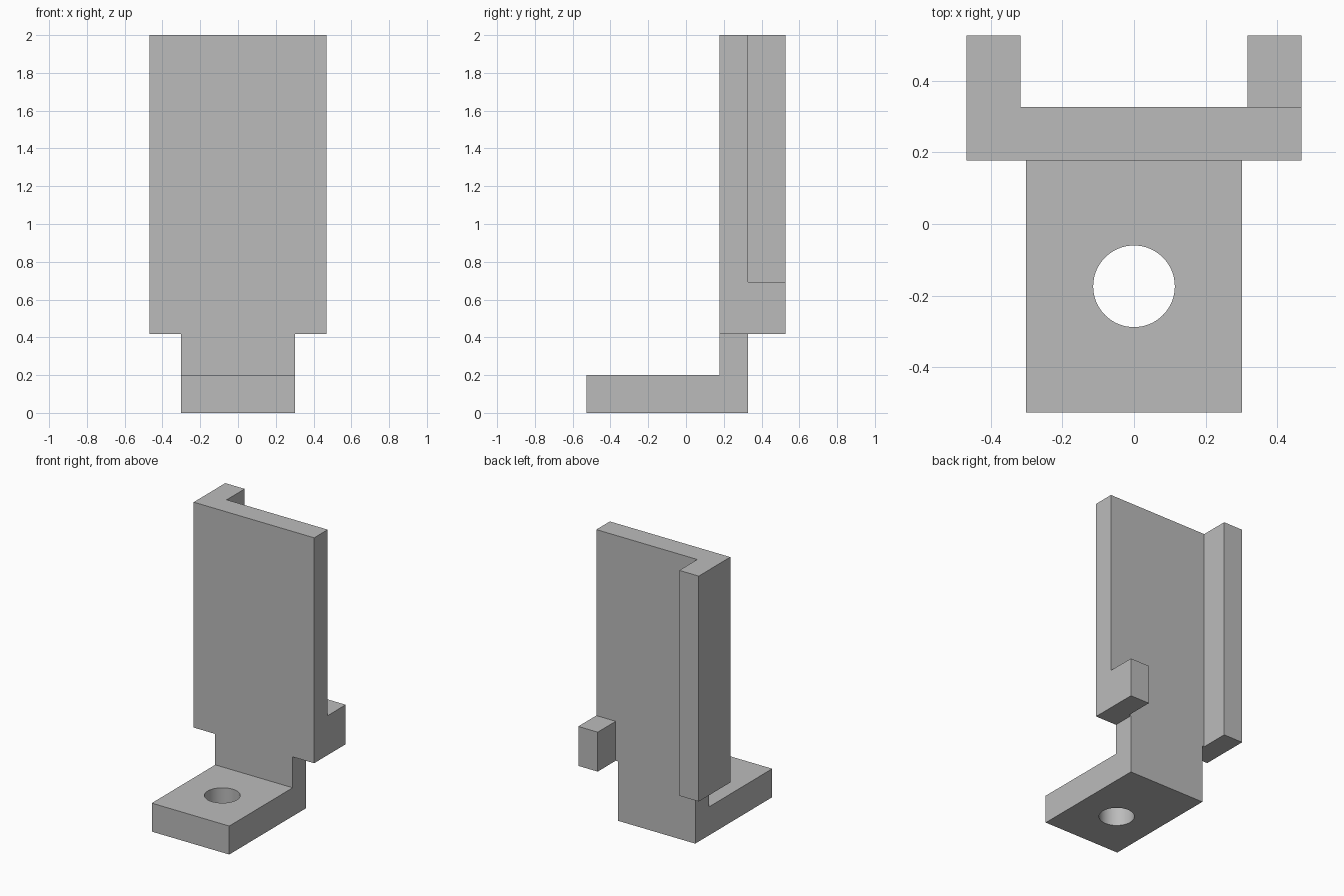
import bpy
import bmesh
from math import radians
from mathutils import Vector

cube = bpy.data.objects.get("Cube")
if cube:
    bpy.data.objects.remove(cube, do_unlink=True)

# Single grey material
grey = bpy.data.materials.new("plain_grey")
grey.use_nodes = True
colour = (0.5, 0.5, 0.5, 1)
grey.diffuse_color = colour
grey.node_tree.nodes["Principled BSDF"].inputs["Base Color"].default_value = colour


def extrude(name, points, direction):
    """Solid made by sweeping a flat outline along a direction."""
    bm = bmesh.new()
    face = bm.faces.new([bm.verts.new(p) for p in points])
    swept = bmesh.ops.extrude_face_region(bm, geom=[face], use_keep_orig=True)
    moved = [g for g in swept["geom"] if isinstance(g, bmesh.types.BMVert)]
    bmesh.ops.translate(bm, verts=moved, vec=Vector(direction))
    bmesh.ops.recalc_face_normals(bm, faces=bm.faces[:])
    mesh = bpy.data.meshes.new(name)
    bm.to_mesh(mesh)
    bm.free()
    mesh.materials.append(grey)
    obj = bpy.data.objects.new(name, mesh)
    bpy.context.collection.objects.link(obj)
    return obj


def combine(target, tool, operation):
    """Apply a boolean and discard the tool."""
    tool.hide_render = True
    bpy.ops.object.select_all(action="DESELECT")
    bpy.context.view_layer.objects.active = target
    target.select_set(True)
    mod = target.modifiers.new("combine", "BOOLEAN")
    mod.operation, mod.solver, mod.object = operation, "EXACT", tool
    bpy.ops.object.modifier_apply(modifier=mod.name)
    bpy.data.objects.remove(tool, do_unlink=True)


# Shared levels
HALF_W, FOOT_W, WALL = 0.468, 0.301, 0.151
FRONT, PLATE_Y, BACK_Y, REAR = -0.527, 0.177, 0.327, 0.527
FOOT_TOP, PLATE_Z, LUG_TOP, TOP = 0.2, 0.417, 0.694, 2.0

# Foot and neck, an L seen from the side
side = [(FRONT, 0), (BACK_Y, 0), (BACK_Y, PLATE_Z), (PLATE_Y, PLATE_Z),
        (PLATE_Y, FOOT_TOP), (FRONT, FOOT_TOP)]
bracket = extrude("bracket", [(-FOOT_W, y, z) for y, z in side], (2 * FOOT_W, 0, 0))

# Bolt hole through the foot
bpy.ops.mesh.primitive_cylinder_add(vertices=64, radius=0.114, depth=0.6,
                                    location=(0, -0.174, 0.1))
combine(bracket, bpy.context.object, "DIFFERENCE")

# Upright plate with the full-height flange, an L seen from above
inner = HALF_W - WALL
plan = [(-HALF_W, PLATE_Y), (HALF_W, PLATE_Y), (HALF_W, BACK_Y),
        (-inner, BACK_Y), (-inner, REAR), (-HALF_W, REAR)]
plate = extrude("plate", [(x, y, PLATE_Z) for x, y in plan], (0, 0, TOP - PLATE_Z))

# Short lug at the lower left corner
corner = [(inner, BACK_Y), (HALF_W, BACK_Y), (HALF_W, REAR), (inner, REAR)]
lug = extrude("lug", [(x, y, PLATE_Z) for x, y in corner], (0, 0, LUG_TOP - PLATE_Z))

combine(plate, lug, "UNION")
combine(bracket, plate, "UNION")
bpy.ops.object.shade_smooth_by_angle(angle=radians(30))
